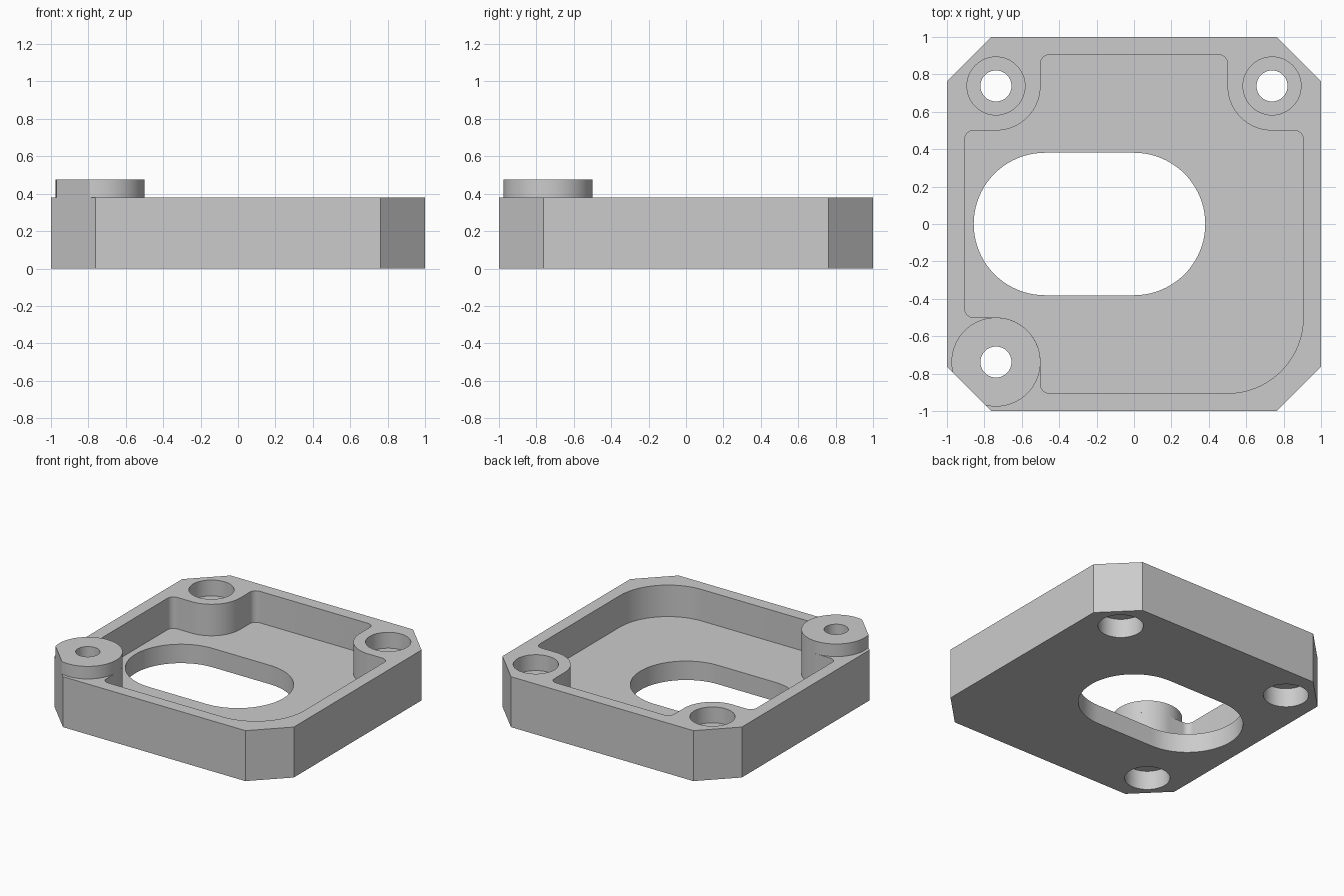
import bpy
import bmesh
from math import sin, cos, radians, acos, degrees, hypot

if "Cube" in bpy.data.objects:
    bpy.data.objects.remove(bpy.data.objects["Cube"], do_unlink=True)

# Main sizes
HALF, FLAT = 1.0, 0.762          # plate half width, start of the corner chamfer
TOP, FLOOR, BOSS_TOP = 0.381, 0.143, 0.476
HOLE, POST, FILLET = 0.738, 0.238, 0.048
WALL = 0.905                     # pocket half width
EDGE = HOLE - POST               # where the pocket meets a corner post

grey = bpy.data.materials.new("light grey")
grey.use_nodes = True
colour = (0.6, 0.6, 0.6, 1)
grey.diffuse_color = colour
grey.node_tree.nodes["Principled BSDF"].inputs["Base Color"].default_value = colour


def arc(cx, cy, r, start, end, steps=24):
    """Points along an arc, angles in degrees."""
    angles = [radians(start + (end - start) * i / steps) for i in range(steps + 1)]
    return [(cx + r * cos(a), cy + r * sin(a)) for a in angles]


def prism(name, outline, z0, z1):
    """Extrude a closed outline between two heights."""
    bm = bmesh.new()
    face = bm.faces.new([bm.verts.new((x, y, z0)) for x, y in outline])
    out = bmesh.ops.extrude_face_region(bm, geom=[face])
    for v in out["geom"]:
        if isinstance(v, bmesh.types.BMVert):
            v.co.z = z1
    bmesh.ops.recalc_face_normals(bm, faces=bm.faces)
    mesh = bpy.data.meshes.new(name)
    bm.to_mesh(mesh)
    bm.free()
    mesh.materials.append(grey)
    obj = bpy.data.objects.new(name, mesh)
    bpy.context.collection.objects.link(obj)
    return obj


def cut(target, outline, z0, z1):
    """Subtract an extruded outline and remove the cutter."""
    cutter = prism("cutter", outline, z0, z1)
    cutter.hide_render = True
    mod = target.modifiers.new("cut", "BOOLEAN")
    mod.operation, mod.solver, mod.object = "DIFFERENCE", "EXACT", cutter
    bpy.context.view_layer.objects.active = target
    bpy.ops.object.modifier_apply(modifier=mod.name)
    bpy.data.objects.remove(cutter, do_unlink=True)


def circle(x, y, r):
    return arc(x, y, r, 0, 360, 64)[:-1]


# Plate with chamfered corners
plate = prism("plate", [(FLAT, -HALF), (HALF, -FLAT), (HALF, FLAT), (FLAT, HALF),
                        (-FLAT, HALF), (-HALF, FLAT), (-HALF, -FLAT), (-FLAT, -HALF)], 0, TOP)

# Pocket that leaves a rim and three rounded corner posts
wide, near = WALL - FILLET, EDGE - FILLET
pocket = (arc(0.5, -0.5, WALL - 0.5, -90, 0)
          + arc(wide, near, FILLET, 0, 90, 8)
          + arc(HOLE, HOLE, POST, 270, 180)
          + arc(near, wide, FILLET, 0, 90, 8)
          + arc(-near, wide, FILLET, 90, 180, 8)
          + arc(-HOLE, HOLE, POST, 0, -90)
          + arc(-wide, near, FILLET, 90, 180, 8)
          + arc(-wide, -near, FILLET, 180, 270, 8)
          + arc(-HOLE, -HOLE, POST, 90, 0)
          + arc(-near, -wide, FILLET, 180, 270, 8))
cut(plate, pocket, FLOOR, 1)

# Rounded slot through the floor
cut(plate, arc(0, 0, 0.381, -90, 90, 40) + arc(-0.476, 0, 0.381, 90, 270, 40), -1, 1)

# Raised boss on the front corner, trimmed flush with the chamfer
trim = degrees(acos((HALF + FLAT - 2 * HOLE) / hypot(1, 1) / POST))
boss = prism("raised_boss", arc(-HOLE, -HOLE, POST, 225 + trim, 585 - trim, 64), TOP, BOSS_TOP)

# Screw holes, counterbored below, and above at the two back corners
for x, y in ((-HOLE, -HOLE), (-HOLE, HOLE), (HOLE, HOLE)):
    cut(plate, circle(x, y, 0.083), -1, 1)
    cut(plate, circle(x, y, 0.155), -1, 0.143)
    if y > 0:
        cut(plate, circle(x, y, 0.155), TOP - 0.12, 1)
cut(boss, circle(-HOLE, -HOLE, 0.083), -1, 1)

# Smooth curved walls with crisp edges
for obj in (plate, boss):
    bpy.ops.object.select_all(action="DESELECT")
    obj.select_set(True)
    bpy.context.view_layer.objects.active = obj
    bpy.ops.object.shade_smooth_by_angle(angle=radians(30))
